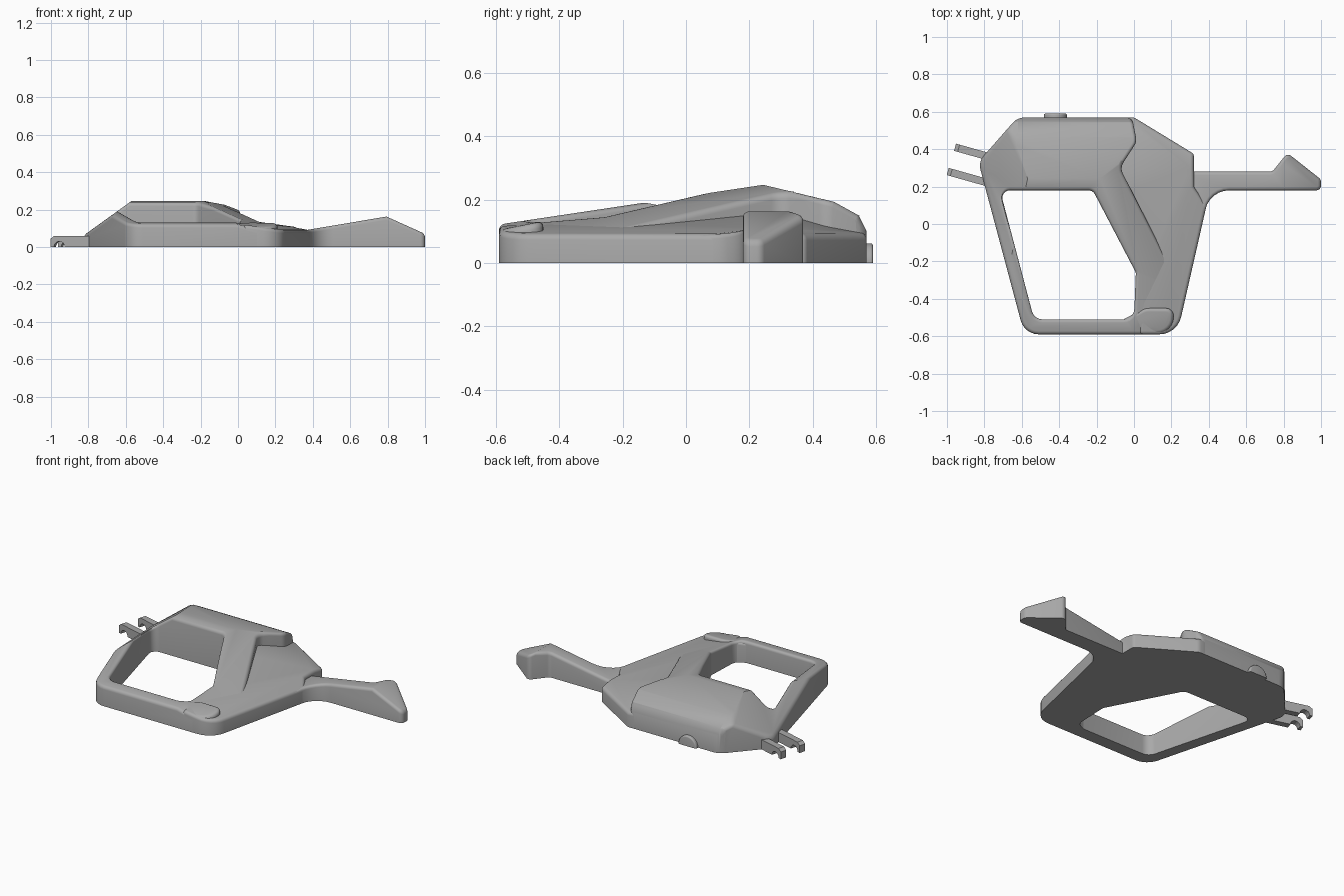
import bpy, bmesh, math
from mathutils import Vector, Matrix

cube = bpy.data.objects.get("Cube")
if cube:
    bpy.data.objects.remove(cube)

grey = bpy.data.materials.new("plain grey")
grey.use_nodes = True
grey.diffuse_color = (0.4, 0.4, 0.4, 1)
grey.node_tree.nodes["Principled BSDF"].inputs["Base Color"].default_value = (0.4, 0.4, 0.4, 1)


def rounded(points, segs=6):
    """Replace every (x, y, radius) corner with an arc."""
    out = []
    for i, (x, y, r) in enumerate(points):
        p = Vector((x, y))
        a = Vector(points[i - 1][:2]) - p
        b = Vector(points[(i + 1) % len(points)][:2]) - p
        if r == 0:
            out.append(p)
            continue
        half = a.angle(b) / 2
        a.normalize()
        b.normalize()
        centre = p + (a + b).normalized() * r / math.sin(half)
        start = p + a * r / math.tan(half) - centre
        end = p + b * r / math.tan(half) - centre
        sweep = start.angle_signed(end)
        for k in range(segs + 1):
            t = -sweep * k / segs
            out.append(centre + Vector((start.x * math.cos(t) - start.y * math.sin(t),
                                        start.x * math.sin(t) + start.y * math.cos(t))))
    return out


def slice_off(bm, point, normal):
    """Remove everything on the normal's side and return the open rim."""
    bmesh.ops.bisect_plane(bm, geom=bm.verts[:] + bm.edges[:] + bm.faces[:], dist=1e-5,
                           plane_co=point, plane_no=normal, clear_outer=True)
    return [e for e in bm.edges if e.is_boundary]


def finish(name, bm):
    bmesh.ops.recalc_face_normals(bm, faces=bm.faces[:])
    mesh = bpy.data.meshes.new(name)
    bm.to_mesh(mesh)
    bm.free()
    obj = bpy.data.objects.new(name, mesh)
    bpy.context.collection.objects.link(obj)
    mesh.materials.append(grey)
    return obj


def extrude(bm, face, offset):
    new = bmesh.ops.extrude_face_region(bm, geom=[face])["geom"]
    bmesh.ops.translate(bm, vec=offset, verts=[v for v in new if isinstance(v, bmesh.types.BMVert)])
    bmesh.ops.recalc_face_normals(bm, faces=bm.faces[:])


def prism(name, outline, roofs=(), bottom=-0.1, top=0.5):
    """Extrude an outline and cut its top with planes z = h + sx*(x-x0) + sy*(y-y0)."""
    bm = bmesh.new()
    face = bm.faces.new([bm.verts.new((p.x, p.y, bottom)) for p in rounded(outline)])
    extrude(bm, face, Vector((0, 0, top - bottom)))
    for x0, y0, h, sx, sy in roofs:
        rim = slice_off(bm, (x0, y0, h), Vector((-sx, -sy, 1)).normalized())
        bmesh.ops.holes_fill(bm, edges=rim, sides=0)
    return finish(name, bm)


def soften(obj, width, cutter=None):
    """Cut the opening, round the rims, then trim flat at the ground."""
    if cutter:
        cut = obj.modifiers.new("opening", 'BOOLEAN')
        cut.operation, cut.solver, cut.object = 'DIFFERENCE', 'EXACT', cutter
    bev = obj.modifiers.new("rims", 'BEVEL')
    bev.width, bev.segments = width, 4
    bev.limit_method, bev.angle_limit = 'ANGLE', math.radians(42)
    bev.use_clamp_overlap = False
    graph = bpy.context.evaluated_depsgraph_get()
    mesh = bpy.data.meshes.new_from_object(obj.evaluated_get(graph))
    obj.modifiers.clear()
    obj.data = mesh
    bm = bmesh.new()
    bm.from_mesh(mesh)
    rim = slice_off(bm, (0, 0, 0), (0, 0, -1))
    bmesh.ops.triangle_fill(bm, edges=rim, use_beauty=True, normal=(0, 0, -1))
    bmesh.ops.recalc_face_normals(bm, faces=bm.faces[:])
    bm.to_mesh(mesh)
    bm.free()
    bpy.ops.object.select_all(action='DESELECT')
    obj.select_set(True)
    bpy.context.view_layer.objects.active = obj
    bpy.ops.object.shade_smooth_by_angle(angle=math.radians(35))


# Main shell with handle and guard, around the opening
body = prism("main_shell", [
    (-0.586, -0.59, 0.1), (0.12, -0.59, 0), (0.25, -0.34, 0.02), (-0.075, 0.3, 0.06),
    (0.015, 0.44, 0.06), (-0.01, 0.57, 0.04), (-0.623, 0.57, 0.09), (-0.832, 0.332, 0.08)],
    [(0, -0.5, 0.135, 0, 0.15), (0, 0.25, 0.245, 0, -0.24), (-0.8, 0, 0.08, 0.72, 0),
     (-0.18, 0.23, 0.245, -0.27, 0.093), (0, 0.545, 0.15, 0, -0.55), (0, 0.57, 0.1, 0, -2)])
opening = prism("opening_cutter", [
    (-0.716, 0.18, 0.04), (-0.534, -0.51, 0.06), (0, -0.51, 0.06),
    (0.01, -0.26, 0.03), (-0.22, 0.18, 0.04)], bottom=-0.3)
opening.hide_render = True
soften(body, 0.018, opening)
bpy.data.objects.remove(opening)

# Low flange beside the handle
flange = prism("side_flange", [
    (0.03, -0.59, 0), (0.231, -0.59, 0.12), (0.388, 0.1, 0), (0.32, 0.2, 0), (0.32, 0.375, 0.025),
    (0.0, 0.57, 0.05), (-0.06, 0.57, 0), (-0.1, 0.15, 0), (0.04, -0.25, 0)],
    [(0, 0.57, 0.09, -0.13, -0.21), (0.37, 0.02, 0.09, -0.14, 0.03)])
soften(flange, 0.018)

# Lower bar of the guard, ending in a rounded lobe
bar = prism("lower_bar", [
    (-0.5, -0.588, 0.03), (0.215, -0.588, 0.09), (0.21, -0.45, 0.04), (0.06, -0.45, 0.08),
    (-0.06, -0.512, 0), (-0.5, -0.512, 0)],
    [(-0.5, -0.588, 0.115, -0.015, 0.2)])
soften(bar, 0.02)

# Tail arm with a fin at its tip
tail = prism("tail_arm", [
    (0.28, 0.28, 0), (0.74, 0.28, 0.03), (0.82, 0.38, 0.025), (1.0, 0.238, 0.03),
    (1.0, 0.18, 0.025), (0.405, 0.18, 0.13), (0.36, -0.02, 0), (0.28, 0, 0)],
    [(0.33, 0, 0.085, 0.167, 0), (0.8, 0, 0.16, -0.45, 0)])
soften(tail, 0.018)

# Round button on the back edge
bm = bmesh.new()
bmesh.ops.create_cone(bm, cap_ends=True, segments=48, radius1=0.062, radius2=0.062, depth=0.08)
bmesh.ops.transform(bm, verts=bm.verts[:], matrix=Matrix.Translation((-0.42, 0.55, 0))
                    @ Matrix.Rotation(math.pi / 2, 4, 'X'))
soften(finish("back_button", bm), 0.008)

# Two hooked prongs
for side, sx, sy, length in (("upper", -0.76, 0.355, 0.205), ("lower", -0.78, 0.22, 0.225)):
    bm = bmesh.new()
    along, across = Vector((-0.96, 0.27, 0)), Vector((0.27, 0.96, 0)) * 0.02
    arch = [(length - 0.048 + 0.03 * math.cos(a), 0.03 * math.sin(a))
            for a in [math.pi * k / 8 for k in range(8, -1, -1)]]
    profile = [(0, 0)] + arch + [(length, 0), (length, 0.045), (length - 0.02, 0.06), (0, 0.06)]
    base = Vector((sx, sy, 0)) - across
    face = bm.faces.new([bm.verts.new(base + along * u + Vector((0, 0, z))) for u, z in profile])
    extrude(bm, face, across * 2)
    finish(side + "_prong", bm)
